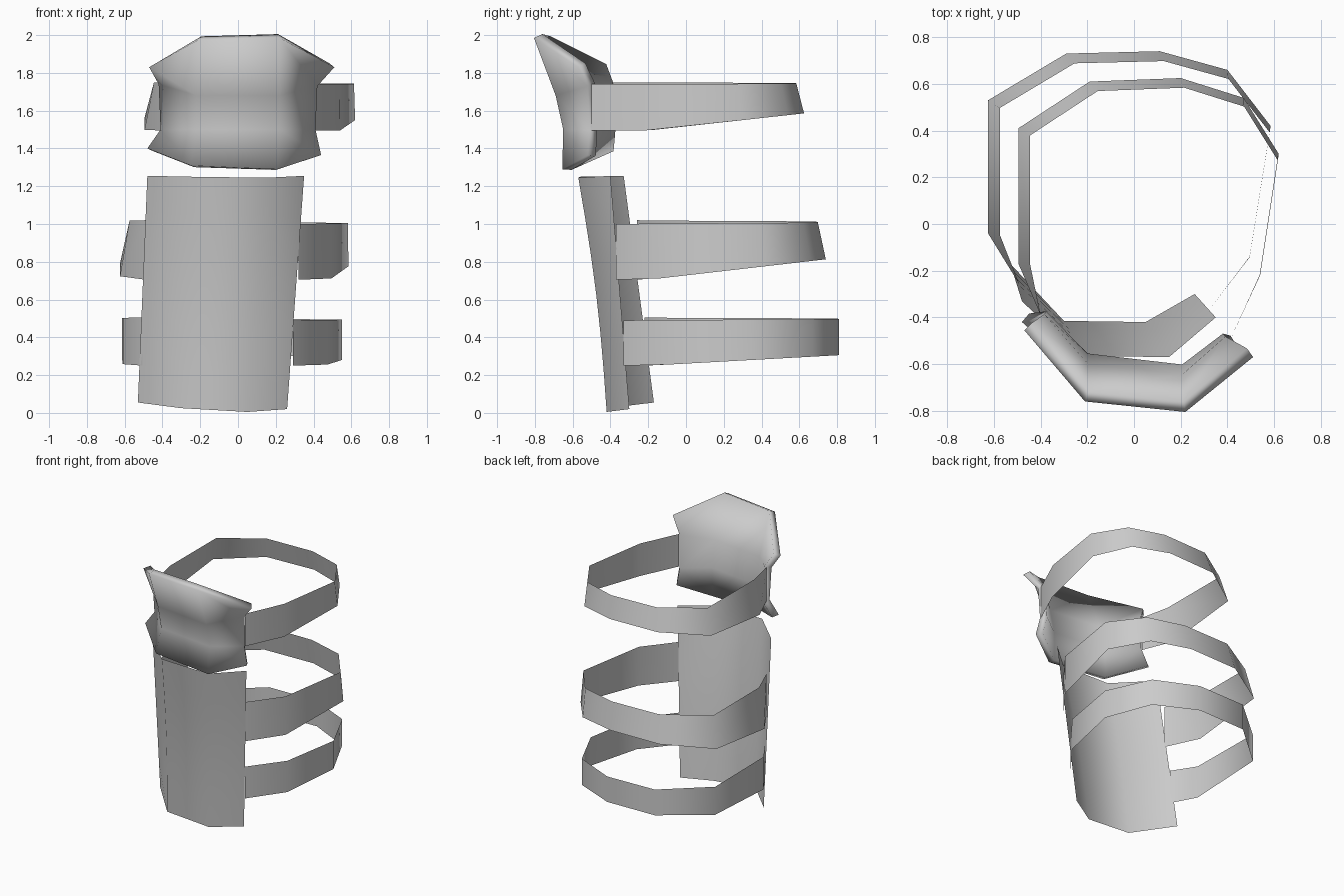
import bpy
import math
from mathutils import Vector

cube = bpy.data.objects.get("Cube")
if cube:
    bpy.data.objects.remove(cube, do_unlink=True)

grey = bpy.data.materials.new("armour_grey")
grey.use_nodes = True
grey.diffuse_color = (0.6, 0.6, 0.6, 1)
grey.node_tree.nodes["Principled BSDF"].inputs["Base Color"].default_value = (0.6, 0.6, 0.6, 1)


def sheet(name, rows, thickness=0.0):
    """Skin a grid of points, given as rows from top to bottom, facing outwards."""
    width = len(rows[0])
    points = [point for row in rows for point in row]
    faces = []
    for r in range(len(rows) - 1):
        for c in range(width - 1):
            a = r * width + c
            faces.append((a, a + width, a + width + 1, a + 1))
    mesh = bpy.data.meshes.new(name)
    mesh.from_pydata(points, [], faces)
    mesh.materials.append(grey)
    part = bpy.data.objects.new(name, mesh)
    bpy.context.collection.objects.link(part)
    bpy.ops.object.select_all(action="DESELECT")
    part.select_set(True)
    bpy.context.view_layer.objects.active = part
    bpy.ops.object.shade_smooth_by_angle(angle=math.radians(60))
    if thickness:
        solid = part.modifiers.new("thickness", "SOLIDIFY")
        solid.thickness = thickness
        solid.offset = -1
    return part


def strap(name, path, top_start, top_end, bottom, slope, taper):
    """Band around the back; its lower edge rises to the rear and its upper edge is drawn in."""
    pivot = Vector((0.5, -0.2))
    upper, lower = [], []
    last = len(path) - 1
    for i, point in enumerate(path):
        p = Vector(point)
        lower.append((p.x, p.y, bottom + slope * max(0, p.y + 0.2)))
        q = p if i in (0, last) else pivot + (p - pivot) * taper
        upper.append((q.x, q.y, top_start + (top_end - top_start) * i / last))
    return sheet(name, [upper, lower])


# Shin plate: a folded sheet, bowed slightly backwards at mid height
top_edge = [(-0.48, -0.33, 1.255), (-0.24, -0.565, 1.25), (0.15, -0.57, 1.245), (0.35, -0.4, 1.255)]
bottom_edge = [(-0.53, -0.17, 0.055), (-0.3, -0.415, 0.025), (0.05, -0.42, 0.005), (0.26, -0.3, 0.02)]
steps = 6
shin_rows = []
for i in range(steps + 1):
    t = i / steps
    row = []
    for c, (a, b) in enumerate(zip(top_edge, bottom_edge)):
        p = Vector(a).lerp(Vector(b), t)
        if c in (1, 2):
            p.y += 0.02 * math.sin(math.pi * t)
        row.append(p)
    shin_rows.append(row)
sheet("shin_plate", shin_rows)

# Knee guard: flared at top and bottom, narrow where its strap joins
sheet("knee_guard", [
    [(-0.47, -0.455, 1.83), (-0.21, -0.76, 1.975), (0.22, -0.805, 1.985), (0.51, -0.57, 1.83)],
    [(-0.42, -0.42, 1.74), (-0.22, -0.64, 1.68), (0.22, -0.69, 1.68), (0.42, -0.52, 1.73)],
    [(-0.41, -0.41, 1.5), (-0.22, -0.6, 1.5), (0.22, -0.65, 1.5), (0.41, -0.51, 1.5)],
    [(-0.48, -0.42, 1.4), (-0.25, -0.62, 1.31), (0.21, -0.655, 1.29), (0.44, -0.52, 1.365)],
], thickness=0.05)

# Straps, each running from the left-hand edge round the back to the right-hand edge
strap("knee_strap", [
    (-0.4, -0.39), (-0.495, -0.17), (-0.495, 0.41), (-0.19, 0.61), (0.2, 0.625),
    (0.47, 0.54), (0.62, 0.3), (0.54, -0.22), (0.41, -0.5),
], 1.75, 1.74, 1.495, 0.11, 0.95)

strap("upper_shin_strap", [
    (-0.49, -0.26), (-0.625, -0.04), (-0.625, 0.53), (-0.29, 0.73), (0.11, 0.74),
    (0.4, 0.66), (0.585, 0.42), (0.495, -0.14), (0.32, -0.37),
], 1.02, 1.0, 0.705, 0.115, 0.955)

strap("lower_shin_strap", [
    (-0.505, -0.22), (-0.61, -0.05), (-0.615, 0.53), (-0.3, 0.8), (0.09, 0.81),
    (0.4, 0.67), (0.55, 0.35), (0.475, -0.09), (0.29, -0.33),
], 0.505, 0.49, 0.25, 0.055, 1.0)
